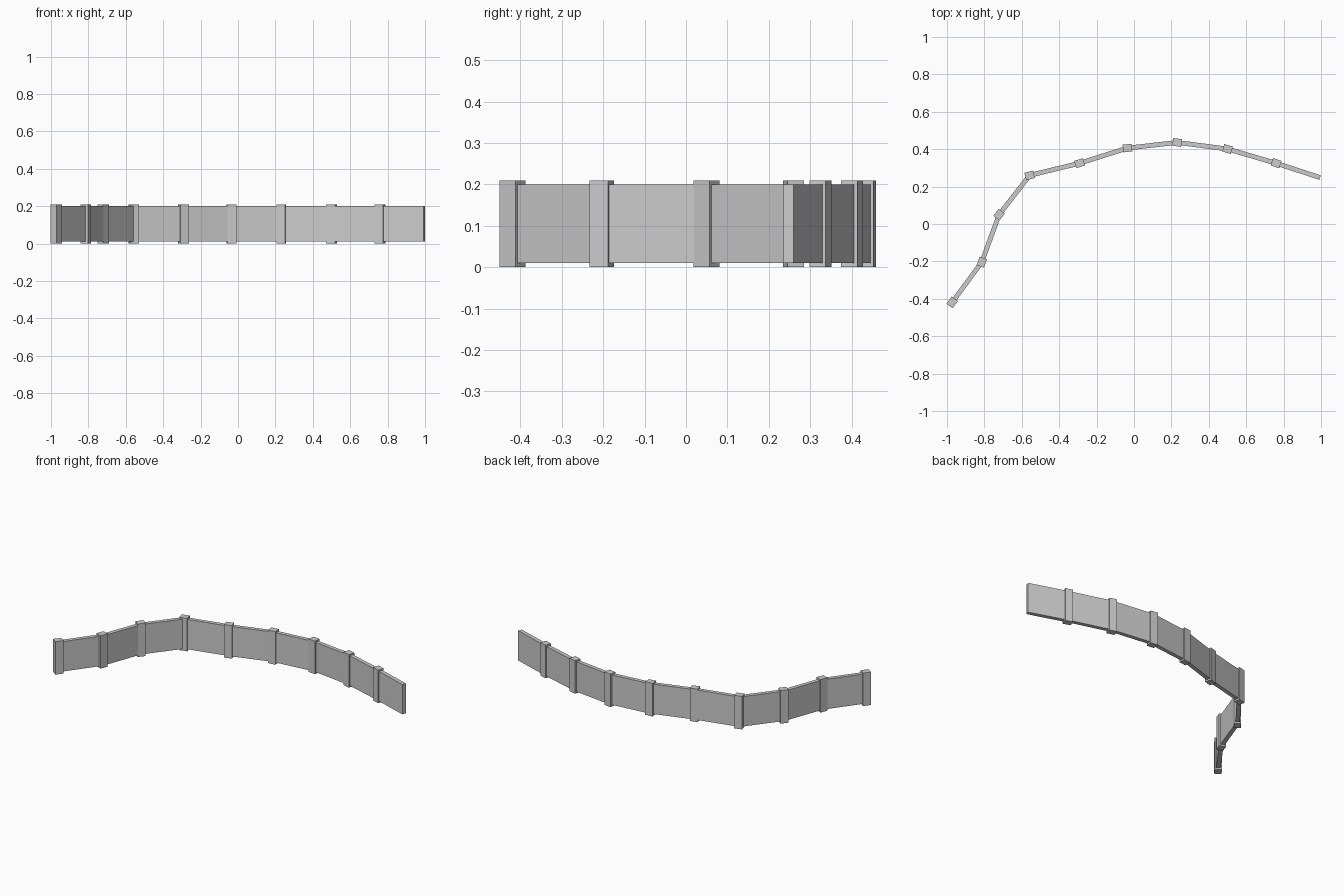
import bpy
from math import atan2, hypot

if "Cube" in bpy.data.objects:
    bpy.data.objects.remove(bpy.data.objects["Cube"])

# Path of the wall seen from above: nine posts, then the free end
path = [(-.972, -.419), (-.814, -.204), (-.721, .05), (-.558, .26),
        (-.291, .325), (-.035, .406), (.231, .436), (.50, .401),
        (.76, .325), (.995, .248)]


def block(name, x, y, z0, z1, length, width, angle):
    bpy.ops.mesh.primitive_cube_add(size=1, location=(x, y, (z0 + z1) / 2),
                                    rotation=(0, 0, angle))
    ob = bpy.context.object
    ob.name = name
    ob.scale = (length, width, z1 - z0)


for i, ((ax, ay), (bx, by)) in enumerate(zip(path, path[1:]), 1):
    angle = atan2(by - ay, bx - ax)
    # Wall panel running between neighbouring posts
    block(f"wall_panel_{i}", (ax + bx) / 2, (ay + by) / 2, .01, .2,
          hypot(bx - ax, by - ay), .025, angle)
    # Thicker, slightly taller post at the start of the panel
    block(f"post_{i}", ax, ay, 0, .21, .048, .041, angle)
